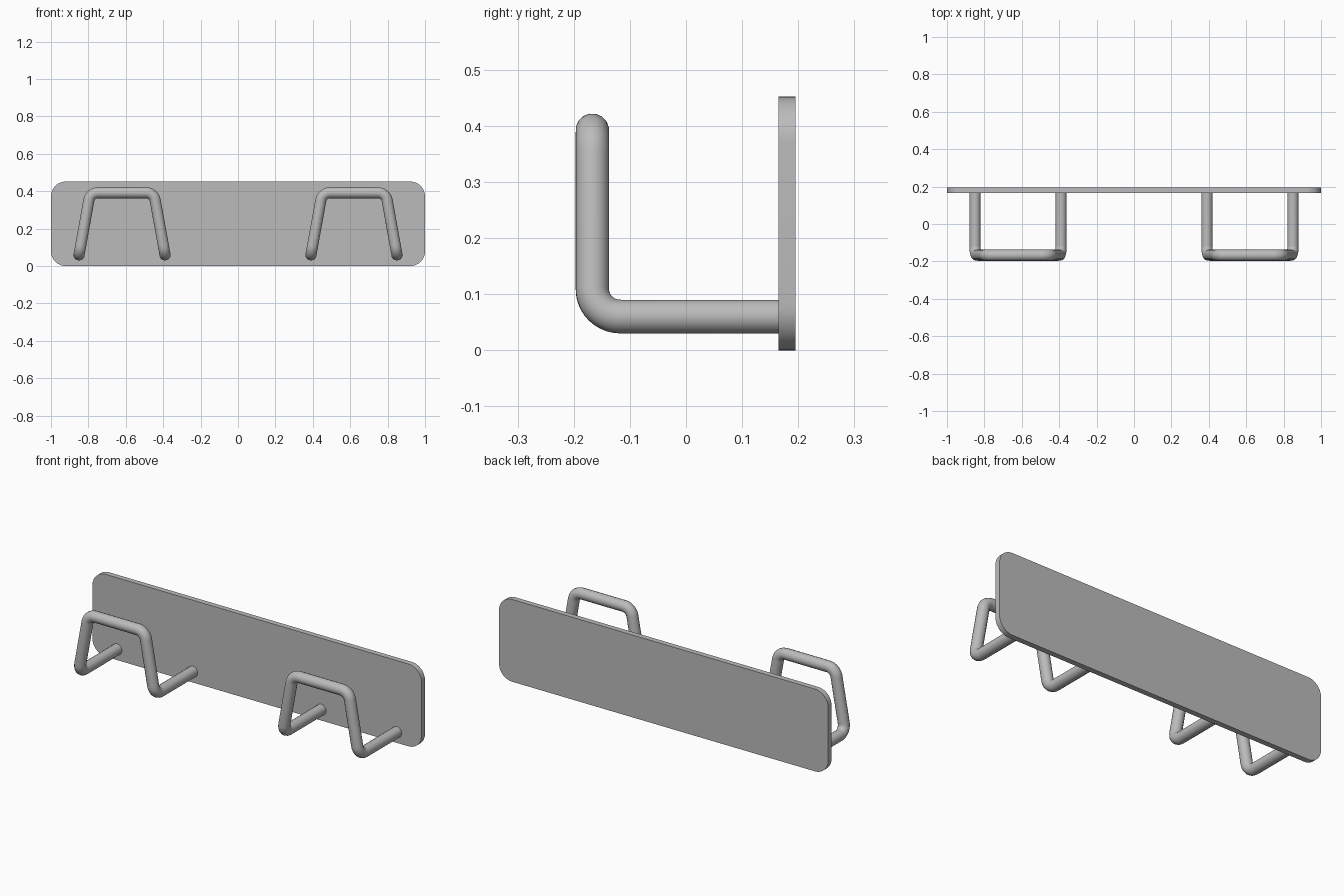
import bpy
import bmesh
from math import pi, cos, sin, tan
from mathutils import Vector

if "Cube" in bpy.data.objects:
    bpy.data.objects.remove(bpy.data.objects["Cube"], do_unlink=True)

steel = bpy.data.materials.new("grey steel")
steel.use_nodes = True
grey = (0.5, 0.5, 0.5, 1)
steel.diffuse_color = grey
steel.node_tree.nodes["Principled BSDF"].inputs["Base Color"].default_value = grey

ROD, BEND = 0.03, 0.05
PLATE_FRONT, PLATE_BACK, HEIGHT, CORNER = 0.165, 0.195, 0.452, 0.08


def activate(obj):
    bpy.ops.object.select_all(action="DESELECT")
    obj.select_set(True)
    bpy.context.view_layer.objects.active = obj


def fillet(points, radius, steps=10):
    """Round the inner corners of a path with true arcs."""
    path = [points[0]]
    for a, b, c in zip(points, points[1:], points[2:]):
        u, v = (a - b).normalized(), (c - b).normalized()
        half = u.angle(v) / 2
        start = b + u * radius / tan(half)
        centre = b + (u + v).normalized() * radius / sin(half)
        side = (start - centre).normalized()
        sweep = pi - 2 * half
        for i in range(steps + 1):
            t = sweep * i / steps
            path.append(centre + radius * (side * cos(t) - u * sin(t)))
    return path + [points[-1]]


# Wall plate: rounded rectangle extruded backwards
bm = bmesh.new()
outline = []
for k, (sx, sz) in enumerate([(1, 1), (-1, 1), (-1, -1), (1, -1)]):
    cx = sx * (1 - CORNER)
    cz = HEIGHT / 2 + sz * (HEIGHT / 2 - CORNER)
    for i in range(13):
        t = (k + i / 12) * pi / 2
        outline.append(bm.verts.new((cx + CORNER * cos(t), PLATE_FRONT, cz + CORNER * sin(t))))
face = bm.faces.new(outline)
extruded = bmesh.ops.extrude_face_region(bm, geom=[face])["geom"]
bmesh.ops.translate(bm, vec=(0, PLATE_BACK - PLATE_FRONT, 0),
                    verts=[g for g in extruded if isinstance(g, bmesh.types.BMVert)])
bmesh.ops.recalc_face_normals(bm, faces=bm.faces)
mesh = bpy.data.meshes.new("wall_plate")
bm.to_mesh(mesh)
bm.free()
mesh.materials.append(steel)
plate = bpy.data.objects.new("wall_plate", mesh)
bpy.context.collection.objects.link(plate)
activate(plate)
bpy.ops.object.shade_smooth_by_angle(angle=pi / 6)


# Bent-rod hooks: out from the plate, up, across and back again
def hook(name, x):
    arm = [(0.23, PLATE_FRONT + 0.01, 0.06), (0.23, -0.167, 0.06), (0.17, -0.167, 0.392)]
    corners = [Vector((x - px, y, z)) for px, y, z in arm]
    corners += [Vector((x + px, y, z)) for px, y, z in reversed(arm)]
    path = fillet(corners, BEND)
    curve = bpy.data.curves.new(name, "CURVE")
    curve.dimensions = "3D"
    curve.bevel_depth = ROD
    curve.bevel_resolution = 6
    curve.use_fill_caps = True
    spline = curve.splines.new("POLY")
    spline.points.add(len(path) - 1)
    for point, co in zip(spline.points, path):
        point.co = (*co, 1)
    curve.materials.append(steel)
    obj = bpy.data.objects.new(name, curve)
    bpy.context.collection.objects.link(obj)
    activate(obj)
    bpy.ops.object.convert(target="MESH")
    bpy.ops.object.shade_smooth_by_angle(angle=pi / 6)


hook("left_hook", 0.62)
hook("right_hook", -0.62)
